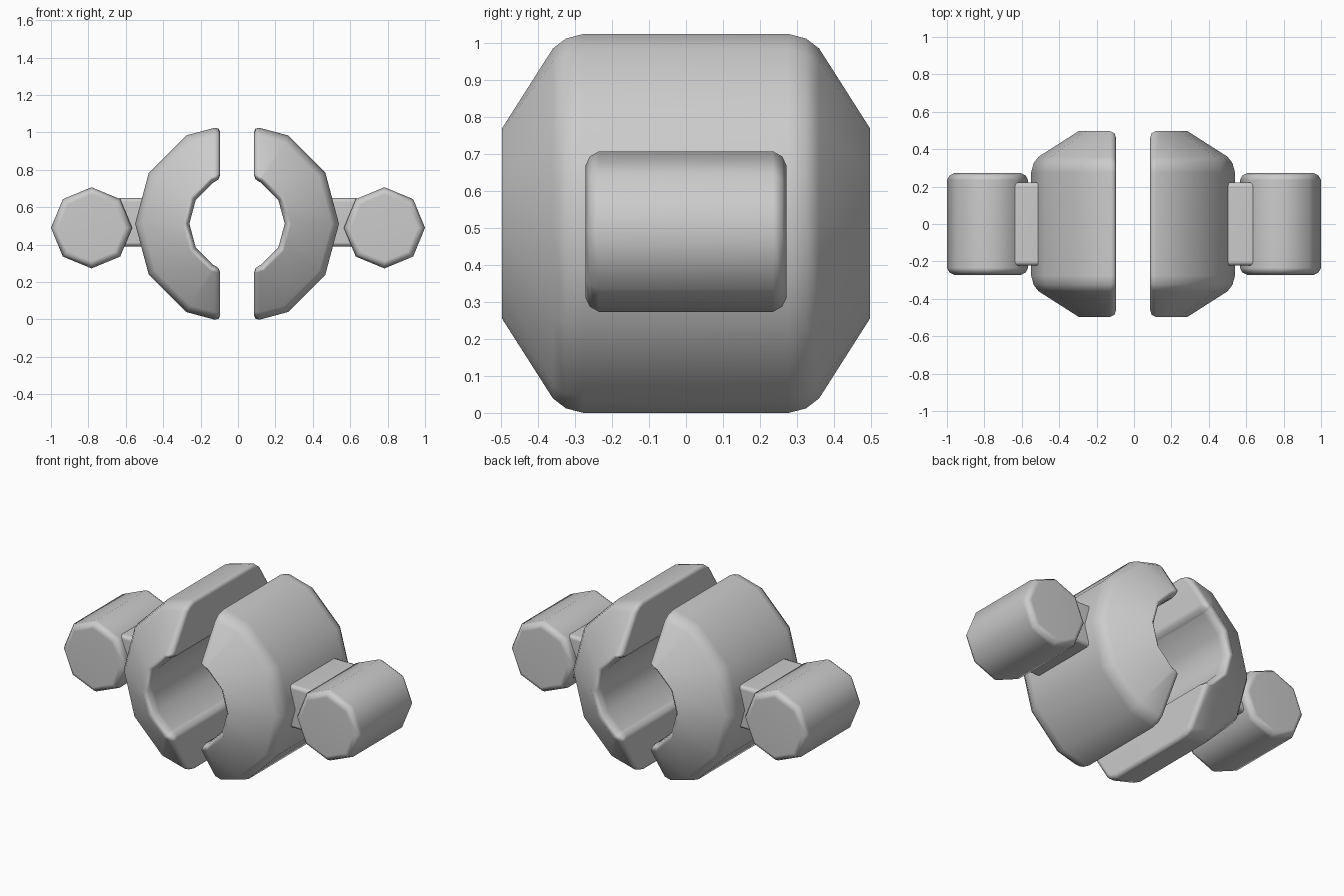
import bpy, bmesh, math
from mathutils import Vector

cube = bpy.data.objects.get("Cube")
if cube:
    bpy.data.objects.remove(cube)

grey = bpy.data.materials.new("plain_grey")
grey.use_nodes = True
colour = (0.6, 0.6, 0.6, 1)
grey.diffuse_color = colour
grey.node_tree.nodes["Principled BSDF"].inputs["Base Color"].default_value = colour


def finish(bm, name, location):
    """Turn a bmesh into a smooth object with flat-looking large faces."""
    bmesh.ops.recalc_face_normals(bm, faces=bm.faces)
    mesh = bpy.data.meshes.new(name)
    bm.to_mesh(mesh)
    bm.free()
    mesh.materials.append(grey)
    obj = bpy.data.objects.new(name, mesh)
    bpy.context.collection.objects.link(obj)
    obj.location = location
    for poly in mesh.polygons:
        poly.use_smooth = True
    obj.modifiers.new("soft_shading", 'WEIGHTED_NORMAL')
    return obj


def lathe(bm, profile, sides, closed):
    """Sweep (radius, y) points round the y axis."""
    rings = []
    for i in range(sides):
        a = math.tau * i / sides
        rings.append([bm.verts.new((r * math.cos(a), y, r * math.sin(a)))
                      for r, y in profile])
    n = len(profile)
    for i in range(sides):
        a, b = rings[i], rings[(i + 1) % sides]
        for j in range(n if closed else n - 1):
            k = (j + 1) % n
            bm.faces.new((a[j], a[k], b[k], b[j]))
    if not closed:
        for end in (0, -1):
            bm.faces.new([ring[end] for ring in rings])


def half_shell(side, name):
    # Twelve-sided ring with sloping ends
    half = [(0.255, 0.44), (0.265, 0.475), (0.29, 0.497),
            (0.505, 0.36), (0.532, 0.325), (0.545, 0.275)]
    profile = half + [(r, -y) for r, y in reversed(half)]
    bm = bmesh.new()
    lathe(bm, profile, 12, True)
    # Cut away the far half and cap both ends
    cut = bmesh.ops.bisect_plane(
        bm, geom=bm.verts[:] + bm.edges[:] + bm.faces[:],
        plane_co=(0.09 * side, 0, 0), plane_no=(side, 0, 0), clear_inner=True)
    edges = [e for e in cut["geom_cut"] if isinstance(e, bmesh.types.BMEdge)]
    bmesh.ops.edgeloop_fill(bm, edges=edges)
    bmesh.ops.recalc_face_normals(bm, faces=bm.faces)
    # Round the rim of the cut faces
    bmesh.ops.bevel(bm, geom=edges, offset=0.05, segments=2, profile=0.5,
                    affect='EDGES', clamp_overlap=True)
    return finish(bm, name, (-0.005, 0, 0.512))


def grip(side, name):
    # Eight-sided bar with softened ends
    half = [(0.178, 0.272), (0.203, 0.26), (0.217, 0.235)]
    bm = bmesh.new()
    lathe(bm, half + [(r, -y) for r, y in reversed(half)], 8, False)
    return finish(bm, name, (0.783 * side, 0, 0.49))


def connector(side, name):
    # Bevelled block joining shell and grip
    bm = bmesh.new()
    bmesh.ops.create_cube(bm, size=1)
    bmesh.ops.scale(bm, vec=Vector((0.18, 0.446, 0.26)), verts=bm.verts)
    bmesh.ops.bevel(bm, geom=bm.edges[:], offset=0.022, segments=2,
                    profile=0.5, affect='EDGES')
    return finish(bm, name, (0.56 * side, 0, 0.52))


for side, word in ((1, "left"), (-1, "right")):
    half_shell(side, word + "_half_shell")
    grip(side, word + "_grip")
    connector(side, word + "_connector")
